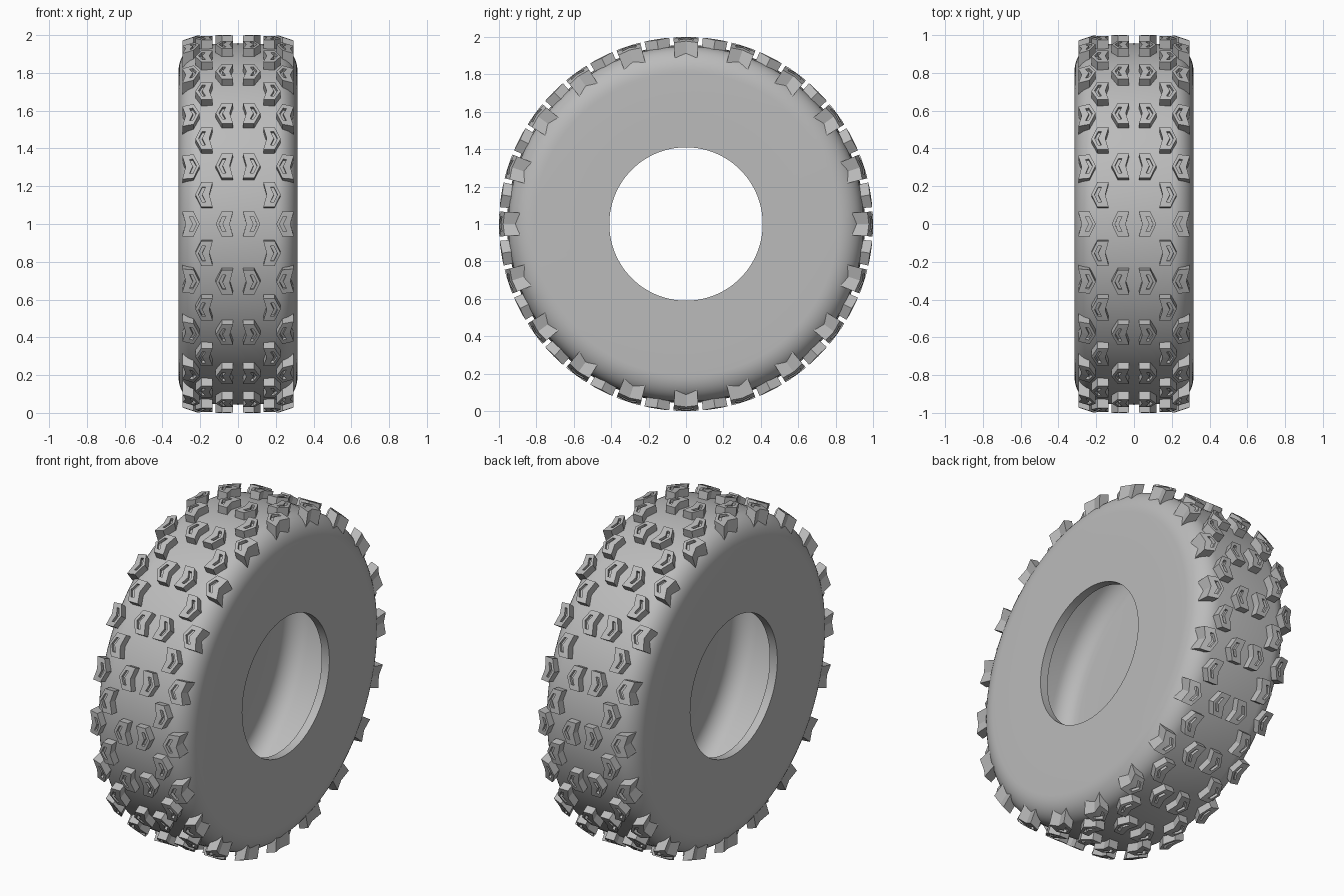
import bpy, bmesh
from math import sin, cos, pi, radians
from mathutils import Matrix

cube = bpy.data.objects.get("Cube")
if cube:
    bpy.data.objects.remove(cube)

rubber = bpy.data.materials.new("grey rubber")
rubber.use_nodes = True
COLOUR = (0.5, 0.5, 0.5, 1)
rubber.diffuse_color = COLOUR
rubber.node_tree.nodes["Principled BSDF"].inputs["Base Color"].default_value = COLOUR


def add_object(name, bm):
    bmesh.ops.recalc_face_normals(bm, faces=bm.faces)
    mesh = bpy.data.meshes.new(name)
    bm.to_mesh(mesh)
    bm.free()
    mesh.materials.append(rubber)
    obj = bpy.data.objects.new(name, mesh)
    bpy.context.collection.objects.link(obj)
    obj.location.z = 1
    return obj


def half_section(bead, side, corner_r, a, b, crown):
    """Half profile (x, radius) from the bead over the shoulder to the crown."""
    pts = [(side, bead), (side, 0.6)]
    for i in range(11):
        t = pi / 2 * i / 10
        pts.append((side - a + a * cos(t), corner_r + b * sin(t)))
    return pts + [((side - a) / 2, crown - 0.003), (0, crown)]


def full_section(*args):
    half = half_section(*args)
    return half + [(-x, r) for x, r in reversed(half[:-1])]


# Hollow carcass: outer and inner sections revolved about the axle
outer = full_section(0.41, 0.315, 0.81, 0.12, 0.14, 0.957)
inner = full_section(0.41, 0.265, 0.79, 0.11, 0.11, 0.908)
section = outer + inner[::-1]
STEPS = 120
bm = bmesh.new()
rings = [[bm.verts.new((x, r * cos(2 * pi * k / STEPS), r * sin(2 * pi * k / STEPS)))
          for x, r in section] for k in range(STEPS)]
for k in range(STEPS):
    p, q = rings[k], rings[(k + 1) % STEPS]
    for i in range(len(section)):
        j = (i + 1) % len(section)
        bm.faces.new((p[i], p[j], q[j], q[i]))
carcass = add_object("tyre_carcass", bm)
bpy.ops.object.select_all(action='DESELECT')
carcass.select_set(True)
bpy.context.view_layer.objects.active = carcass
bpy.ops.object.shade_smooth_by_angle(angle=radians(35))

# Chevron outlines, pointing to +x: block edge and the groove cut in its top
BLOCK = [(-0.046, 0.067), (0.014, 0.067), (0.046, 0),
         (0.014, -0.067), (-0.046, -0.067), (-0.028, 0)]
GROOVE = [(-0.008, 0.04), (0.01, 0.04), (0.029, 0),
          (0.01, -0.04), (-0.008, -0.04), (0.01, 0)]


def top_radius(x):
    return 1.0 - max(0, abs(x) - 0.21) * 0.33


def base_radius(x):
    return 0.93 - max(0, abs(x) - 0.23) * 0.75


def add_knob(bm, centre, point, angle):
    """Chevron tread block; point is the x direction of its tip."""
    loops = []
    for outline, radius, sink in ((BLOCK, base_radius, 0), (BLOCK, top_radius, 0),
                                  (GROOVE, top_radius, 0), (GROOVE, top_radius, 0.018)):
        loop = []
        for u, t in outline:
            x = centre + point * u
            r = radius(x) - sink
            loop.append(bm.verts.new((x, r * cos(angle + t), r * sin(angle + t))))
        loops.append(loop)
    for p, q in zip(loops, loops[1:]):
        for i in range(6):
            j = (i + 1) % 6
            bm.faces.new((p[i], p[j], q[j], q[i]))
    for loop in (loops[0], loops[-1]):
        a, b, c, d, e, f = loop
        bm.faces.new((a, b, c, f))
        bm.faces.new((f, c, d, e))


# Tread: each pitch has shoulder and centre pairs, then a staggered pair
def add_tread(name, centre, point, offset):
    bm = bmesh.new()
    for k in range(20):
        for side in (1, -1):
            add_knob(bm, side * centre, side * point, radians(18 * k + offset))
    add_object(name, bm)


add_tread("shoulder_knobs", 0.249, -1, 0)
add_tread("centre_knobs", 0.072, 1, 0)
add_tread("staggered_knobs", 0.18, 1, 9)
